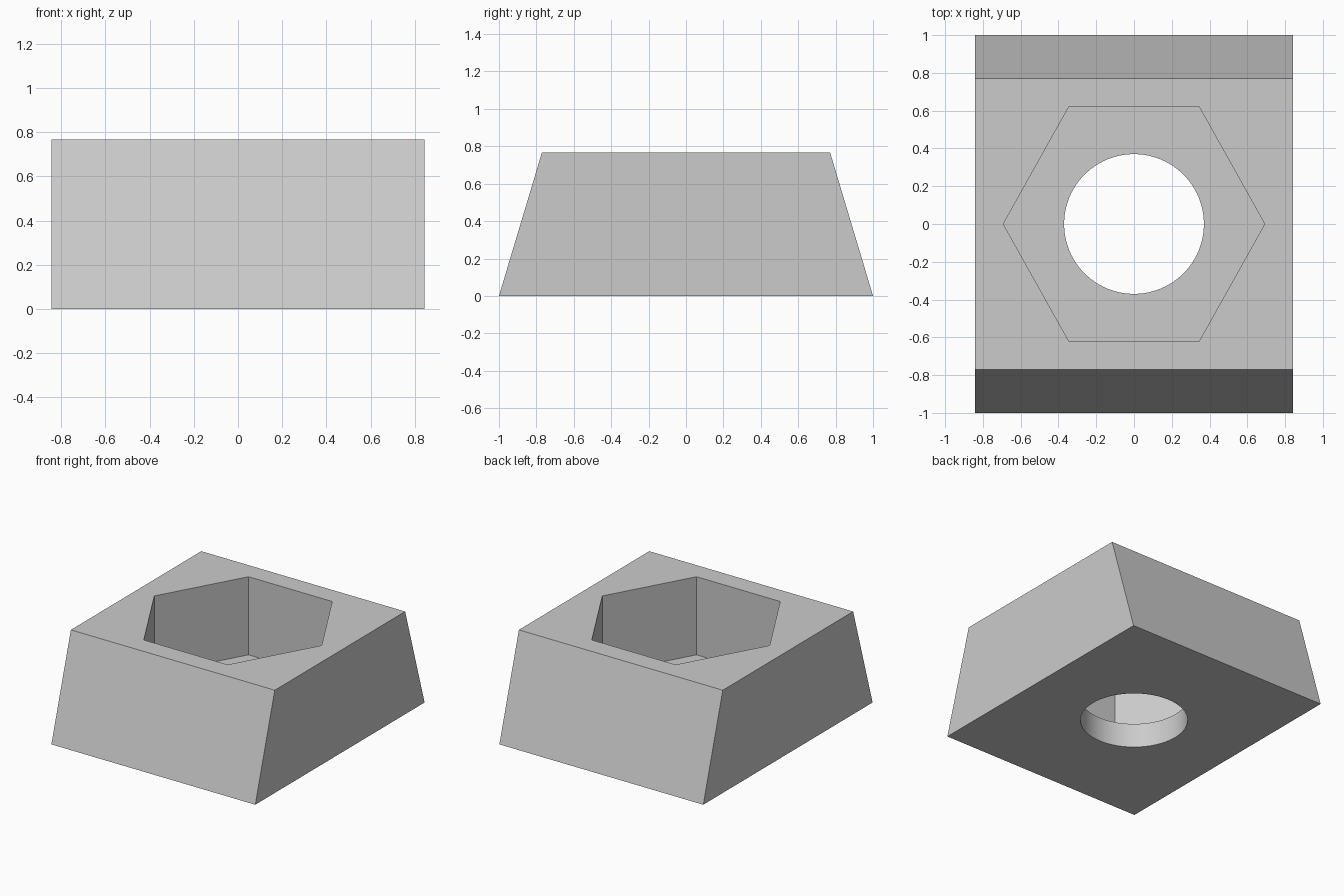
import bpy
import bmesh
import math

cube = bpy.data.objects.get("Cube")
if cube:
    bpy.data.objects.remove(cube, do_unlink=True)

HALF_X, HEIGHT = 0.843, 0.768
HALF_Y_BOTTOM, HALF_Y_TOP = 1.0, 0.77
FLOOR_Z = 0.184

grey = bpy.data.materials.new("light_grey")
grey.use_nodes = True
colour = (0.6, 0.6, 0.6, 1.0)
grey.diffuse_color = colour
grey.node_tree.nodes["Principled BSDF"].inputs["Base Color"].default_value = colour


def prism(name, outline, direction):
    """Extrude a closed outline along a direction into a solid."""
    bm = bmesh.new()
    face = bm.faces.new([bm.verts.new(p) for p in outline])
    extruded = bmesh.ops.extrude_face_region(bm, geom=[face])["geom"]
    moved = [g for g in extruded if isinstance(g, bmesh.types.BMVert)]
    bmesh.ops.translate(bm, verts=moved, vec=direction)
    bmesh.ops.recalc_face_normals(bm, faces=bm.faces)
    mesh = bpy.data.meshes.new(name)
    bm.to_mesh(mesh)
    bm.free()
    mesh.materials.append(grey)
    obj = bpy.data.objects.new(name, mesh)
    bpy.context.collection.objects.link(obj)
    return obj


def ring(sides, radius_x, radius_y, z):
    angles = [math.tau * i / sides for i in range(sides)]
    return [(radius_x * math.cos(a), radius_y * math.sin(a), z) for a in angles]


# Trapezoid block with sloping front and back
profile = [(-HALF_Y_BOTTOM, 0), (HALF_Y_BOTTOM, 0),
           (HALF_Y_TOP, HEIGHT), (-HALF_Y_TOP, HEIGHT)]
block = prism("sloped_nut_block", [(-HALF_X, y, z) for y, z in profile],
              (2 * HALF_X, 0, 0))

# Hexagonal pocket from above, round hole through the floor
pocket = prism("hex_pocket_cutter", ring(6, 0.692, 0.714, FLOOR_Z), (0, 0, 1))
hole = prism("round_hole_cutter", ring(96, 0.37, 0.37, -0.3), (0, 0, 0.8))

bpy.ops.object.select_all(action="DESELECT")
block.select_set(True)
bpy.context.view_layer.objects.active = block
for cutter in (pocket, hole):
    cutter.hide_render = True
    cut = block.modifiers.new(cutter.name, "BOOLEAN")
    cut.operation = "DIFFERENCE"
    cut.solver = "EXACT"
    cut.object = cutter
    bpy.ops.object.modifier_apply(modifier=cut.name)
    bpy.data.objects.remove(cutter, do_unlink=True)

bpy.ops.object.shade_smooth_by_angle(angle=math.radians(30))
